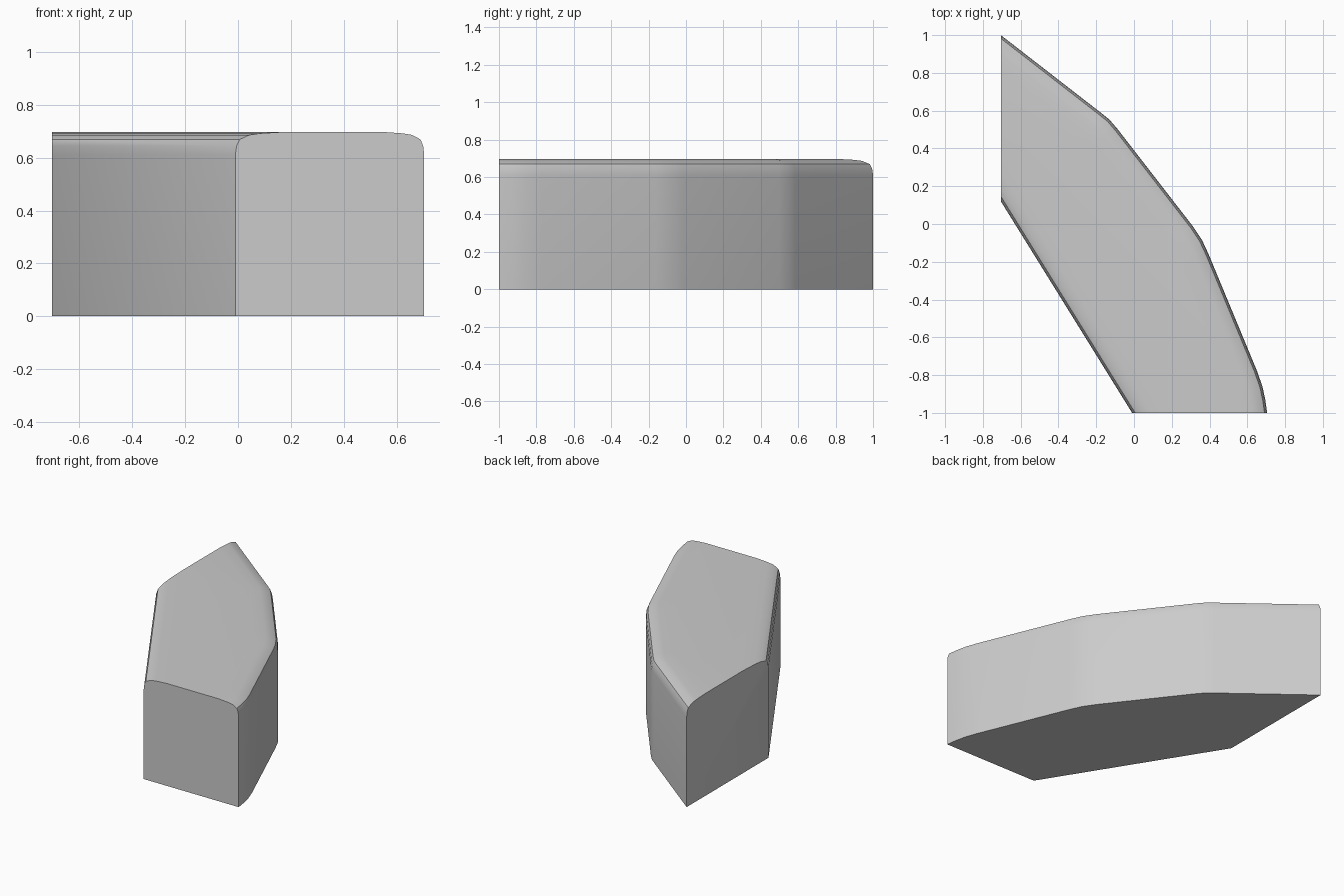
import bpy, bmesh, math
from mathutils import Vector
from mathutils.geometry import intersect_line_line_2d

if "Cube" in bpy.data.objects:
    bpy.data.objects.remove(bpy.data.objects["Cube"])

# Plan outline, clockwise: bent outer wall, front cut, straight inner wall, left cut
OUTLINE = [Vector(p) for p in (
    (-0.705, 1.0), (-0.17, 0.585), (-0.13, 0.553), (-0.085, 0.50),
    (0.31, -0.01), (0.36, -0.085), (0.395, -0.16),
    (0.65, -0.775), (0.68, -0.86), (0.695, -0.93), (0.705, -1.0),
    (-0.01, -1.0), (-0.705, 0.12))]
N = len(OUTLINE)
CUTS = {10, 12}          # edges that stay flat: front cut and left cut

# Side profile: inset from the wall, height
PROFILE = [(0, 0), (0, 0.61), (0.004, 0.645), (0.014, 0.669),
           (0.045, 0.686), (0.08, 0.692), (0.15, 0.697)]


def cross(a, b):
    return a.x * b.y - a.y * b.x


def inset(d):
    """Move the walls inward by d while the two cuts stay in place."""
    lines = []
    for i in range(N):
        a, b = OUTLINE[i], OUTLINE[(i + 1) % N]
        t = (b - a).normalized()
        lines.append((a + Vector((t.y, -t.x)) * (0 if i in CUTS else d), t))
    points = []
    for i in range(N):
        (p, t), (q, s) = lines[i - 1], lines[i]
        points.append(p + t * (cross(q - p, s) / cross(t, s)))
    return points


# Block with rounded upper wall edges
bm = bmesh.new()
rings = [[bm.verts.new((p.x, p.y, z)) for p in inset(d)] for d, z in PROFILE]
for low, high in zip(rings, rings[1:]):
    for i in range(N):
        if i not in CUTS:
            j = (i + 1) % N
            bm.faces.new((low[i], low[j], high[j], high[i]))
bm.faces.new(rings[0])
bm.faces.new(rings[-1])
for i in CUTS:
    j = (i + 1) % N
    bm.faces.new([r[i] for r in rings] + [r[j] for r in reversed(rings)])
bmesh.ops.recalc_face_normals(bm, faces=bm.faces)

mesh = bpy.data.meshes.new("curved_block")
bm.to_mesh(mesh)
bm.free()
block = bpy.data.objects.new("curved_block", mesh)
bpy.context.collection.objects.link(block)
bpy.context.view_layer.objects.active = block
block.select_set(True)
bpy.ops.object.shade_smooth_by_angle(angle=math.radians(35))
